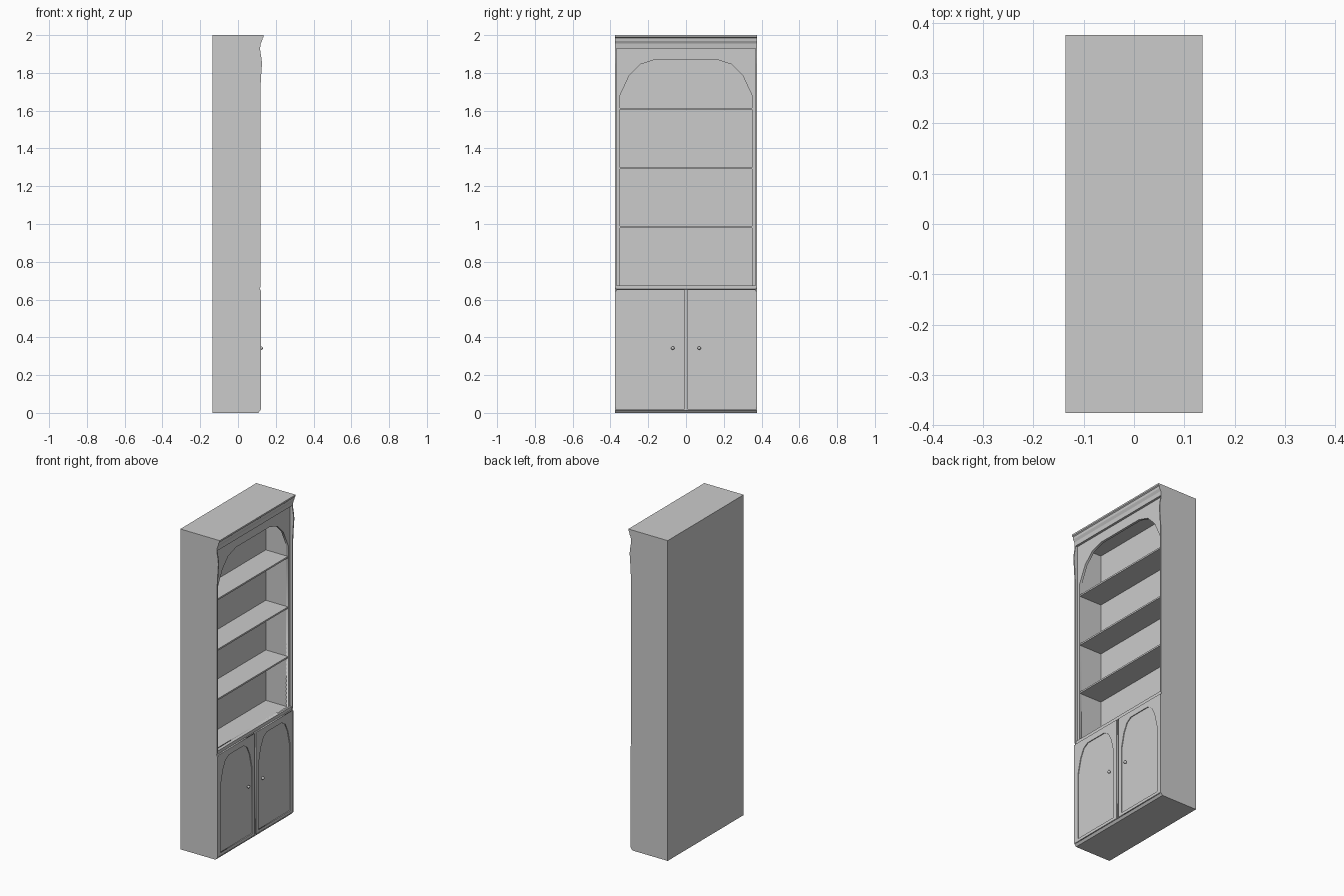
import bpy, bmesh
from math import radians

if "Cube" in bpy.data.objects:
    bpy.data.objects.remove(bpy.data.objects["Cube"])


def finish(name, bm):
    bmesh.ops.recalc_face_normals(bm, faces=bm.faces)
    me = bpy.data.meshes.new(name)
    bm.to_mesh(me)
    bm.free()
    ob = bpy.data.objects.new(name, me)
    bpy.context.collection.objects.link(ob)
    return ob


def box(name, x0, x1, y0, y1, z0, z1):
    return prism(name, [(x0, z0), (x1, z0), (x1, z1), (x0, z1)], y0, y1)


def prism(name, profile, y0, y1):
    """Extrude an x-z profile along y."""
    bm = bmesh.new()
    face = bm.faces.new([bm.verts.new((x, y0, z)) for x, z in profile])
    ext = bmesh.ops.extrude_face_region(bm, geom=[face])
    moved = [v for v in ext["geom"] if isinstance(v, bmesh.types.BMVert)]
    bmesh.ops.translate(bm, verts=moved, vec=(0, y1 - y0, 0))
    return finish(name, bm)


def arch(yc, half, z0, z_spring, z_top):
    """Opening outline in y-z with a faceted arched top."""
    steps = [(1, 0), (0.86, 0.55), (0.69, 0.87), (0.47, 1)]
    h = z_top - z_spring
    right = [(yc + half * a, z_spring + h * b) for a, b in steps]
    left = [(2 * yc - y, z) for y, z in reversed(right)]
    return [(yc - half, z0), (yc + half, z0)] + right + left


def pierced_board(name, x0, x1, outer, hole):
    """Flat board facing x, with one hole cut through it."""
    cu = bpy.data.curves.new(name, 'CURVE')
    cu.dimensions = '2D'
    cu.fill_mode = 'BOTH'
    cu.extrude = (x1 - x0) / 2
    for pts in (outer, hole):
        sp = cu.splines.new('POLY')
        sp.points.add(len(pts) - 1)
        for p, (y, z) in zip(sp.points, pts):
            p.co = (y, z, 0, 1)
        sp.use_cyclic_u = True
    ob = bpy.data.objects.new(name, cu)
    ob.location.x = (x0 + x1) / 2
    ob.rotation_euler = (radians(90), 0, radians(90))
    bpy.context.collection.objects.link(ob)
    bpy.ops.object.select_all(action='DESELECT')
    ob.select_set(True)
    bpy.context.view_layer.objects.active = ob
    bpy.ops.object.convert(target='MESH')


def rect(y0, y1, z0, z1):
    return [(y0, z0), (y1, z0), (y1, z1), (y0, z1)]


BACK, FACE, INNER = -0.136, 0.103, -0.053
crown = [(0.117, 1.93), (0.12, 1.955), (0.128, 1.97), (0.13, 1.985), (0.136, 1.99), (0.136, 2.0)]

# outer side panels carrying the full moulded silhouette
side = [(BACK, 0), (0.107, 0), (0.12, 0.015), (0.122, 0.03), (0.122, 0.645), (0.113, 0.655),
        (0.118, 0.665), (0.118, 1.70), (0.122, 1.78), (0.127, 1.85), (0.124, 1.88),
        (0.118, 1.915)] + crown + [(BACK, 2.0)]
for s, tag in ((-1, "left"), (1, "right")):
    prism("side_panel_" + tag, side, s * 0.375, s * 0.368)
    box("inner_wall_" + tag, BACK, 0.09, s * 0.35, s * 0.368, 0.65, 1.93)

# carcass: back, top with crown, closed lower cabinet
box("back_panel", BACK, INNER, -0.35, 0.35, 0.65, 1.93)
box("top_block", BACK, 0.09, -0.368, 0.368, 1.92, 1.99)
prism("crown_moulding", [(BACK, 1.93)] + crown + [(BACK, 2.0)], -0.368, 0.368)
box("lower_cabinet", BACK, FACE, -0.368, 0.368, 0.01, 0.675)
prism("base_strip", [(BACK, 0), (0.107, 0), (0.118, 0.013), (BACK, 0.013)], -0.368, 0.368)
prism("waist_ledge", [(FACE - 0.01, 0.653), (0.113, 0.655), (0.113, 0.675), (FACE - 0.01, 0.675)],
      -0.368, 0.368)

# upper face frame with arched opening
pierced_board("arched_face_frame", 0.088, FACE, rect(-0.368, 0.368, 0.66, 1.935),
              arch(0, 0.35, 0.675, 1.68, 1.87))

# shelves
for i, z in enumerate((0.985, 1.295, 1.61)):
    box(f"shelf_{i + 1}", INNER, 0.1, -0.35, 0.35, z - 0.005, z + 0.005)

# doors with recessed arched panels and round knobs
for s, tag in ((-1, "left"), (1, "right")):
    y0, y1 = sorted((s * 0.008, s * 0.367))
    pierced_board("door_frame_" + tag, 0.115, 0.12, rect(y0, y1, 0.017, 0.652),
                  arch(s * 0.188, 0.155, 0.035, 0.45, 0.615))
    box("door_panel_" + tag, FACE - 0.005, 0.115, y0, y1, 0.017, 0.652)
    bpy.ops.mesh.primitive_uv_sphere_add(segments=16, ring_count=8, radius=0.009,
                                         location=(0.123, s * 0.07, 0.343))
    knob = bpy.context.object
    knob.name = "door_knob_" + tag
    bpy.ops.object.shade_smooth()
